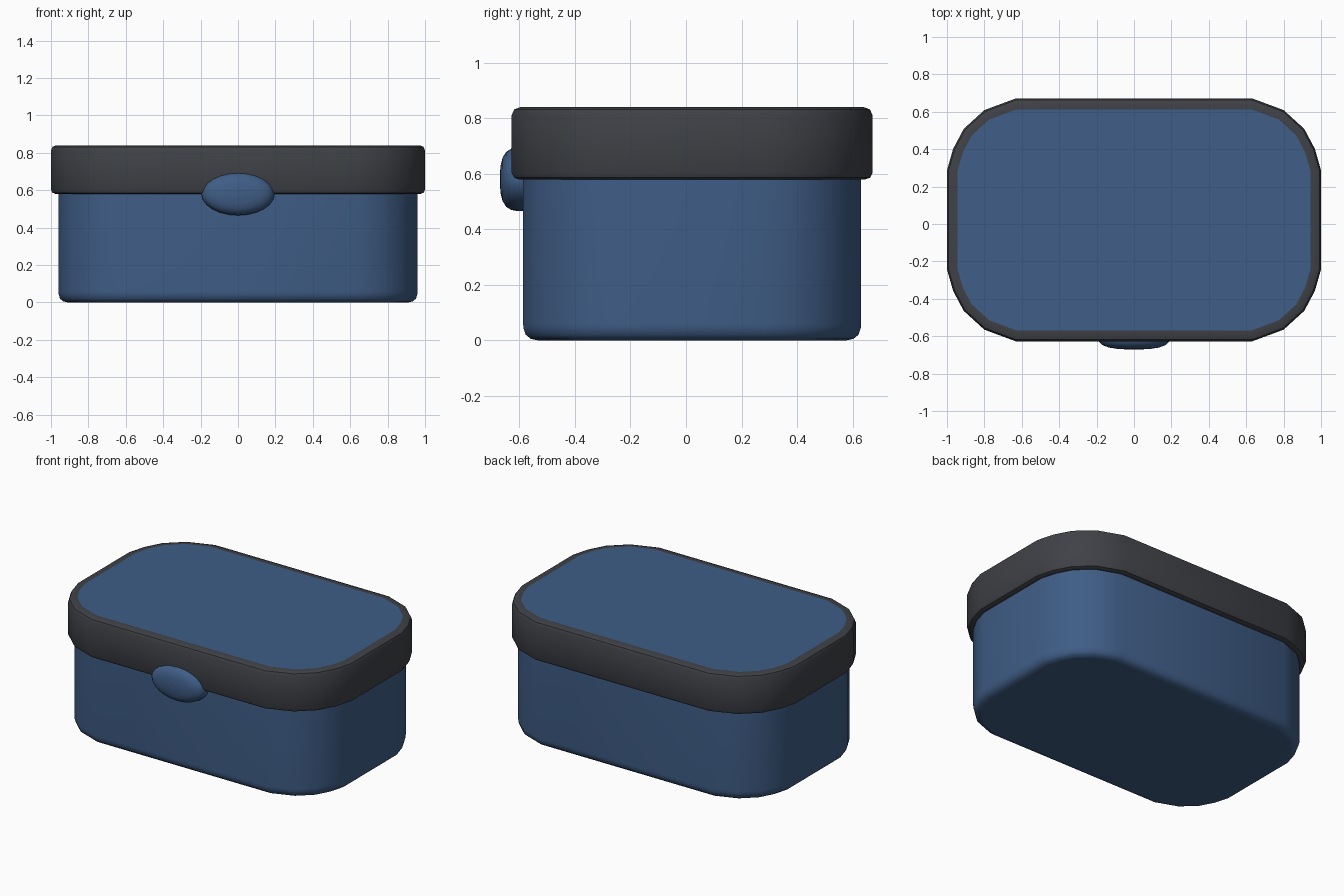
import bpy
import bmesh
from math import cos, sin, tau, radians

if "Cube" in bpy.data.objects:
    bpy.data.objects.remove(bpy.data.objects["Cube"])

CY = 0.022                      # box centre in y (the latch sticks out in front)
CORNER = (0.63, 0.265)          # centre of the rounded corner
ARC = [(0.37, 0), (0.337, 0.115), (0.28, 0.222), (0.17, 0.322), (0, 0.385)]


def material(name, rgb):
    m = bpy.data.materials.new(name)
    m.diffuse_color = (*rgb, 1)
    m.use_nodes = True
    m.node_tree.nodes["Principled BSDF"].inputs["Base Color"].default_value = m.diffuse_color
    return m


def outline(inset, z):
    """Rounded rectangle at height z, offset inwards."""
    k = 1 - inset / 0.375
    q = [(CORNER[0] + k * x, CORNER[1] + k * y) for x, y in ARC]
    half = q + [(-x, y) for x, y in reversed(q)]
    pts = half + [(-x, -y) for x, y in half]
    return [(x, y + CY, z) for x, y in pts]


def loft(name, rings, mats, end_mat=0):
    """Skin a stack of rings and cap both ends."""
    bm = bmesh.new()
    loops = [[bm.verts.new(p) for p in r] for r in rings]
    n = len(loops[0])
    for a, b in zip(loops, loops[1:]):
        for i in range(n):
            j = (i + 1) % n
            bm.faces.new((a[i], a[j], b[j], b[i]))
    bm.faces.new(loops[0][::-1])
    bm.faces.new(loops[-1]).material_index = end_mat
    bmesh.ops.recalc_face_normals(bm, faces=bm.faces[:])
    me = bpy.data.meshes.new(name)
    bm.to_mesh(me)
    bm.free()
    for m in mats:
        me.materials.append(m)
    ob = bpy.data.objects.new(name, me)
    bpy.context.collection.objects.link(ob)
    bpy.ops.object.select_all(action='DESELECT')
    ob.select_set(True)
    bpy.context.view_layer.objects.active = ob
    bpy.ops.object.shade_smooth_by_angle(angle=radians(40))
    for p in me.polygons:       # keep the caps flat
        if len(p.vertices) > 4:
            p.use_smooth = False
    return ob


blue = material("blue", (0.05, 0.11, 0.24))
dark = material("dark_grey", (0.05, 0.053, 0.062))

# Container with rounded bottom edge
loft("container", [outline(d, z) for d, z in
     [(0.09, 0), (0.067, 0.005), (0.049, 0.02), (0.041, 0.045), (0.04, 0.06), (0.04, 0.6)]], [blue])

# Lid with rounded rim and a blue top panel
loft("lid", [outline(d, z) for d, z in
     [(0.025, 0.58), (0.008, 0.586), (0, 0.603), (0, 0.812), (0.009, 0.832), (0.03, 0.84), (0.058, 0.84)]],
     [dark, blue], end_mat=1)

# Oval latch bulging from the front
SEG = 24
loft("latch", [[(0.195 * s * cos(tau * i / SEG), y, 0.58 + 0.115 * s * sin(tau * i / SEG))
                for i in range(SEG)]
               for y, s in [(-0.57, 1), (-0.605, 1), (-0.63, 0.96), (-0.648, 0.86),
                            (-0.661, 0.68), (-0.668, 0.44), (-0.671, 0.15)]], [blue])
